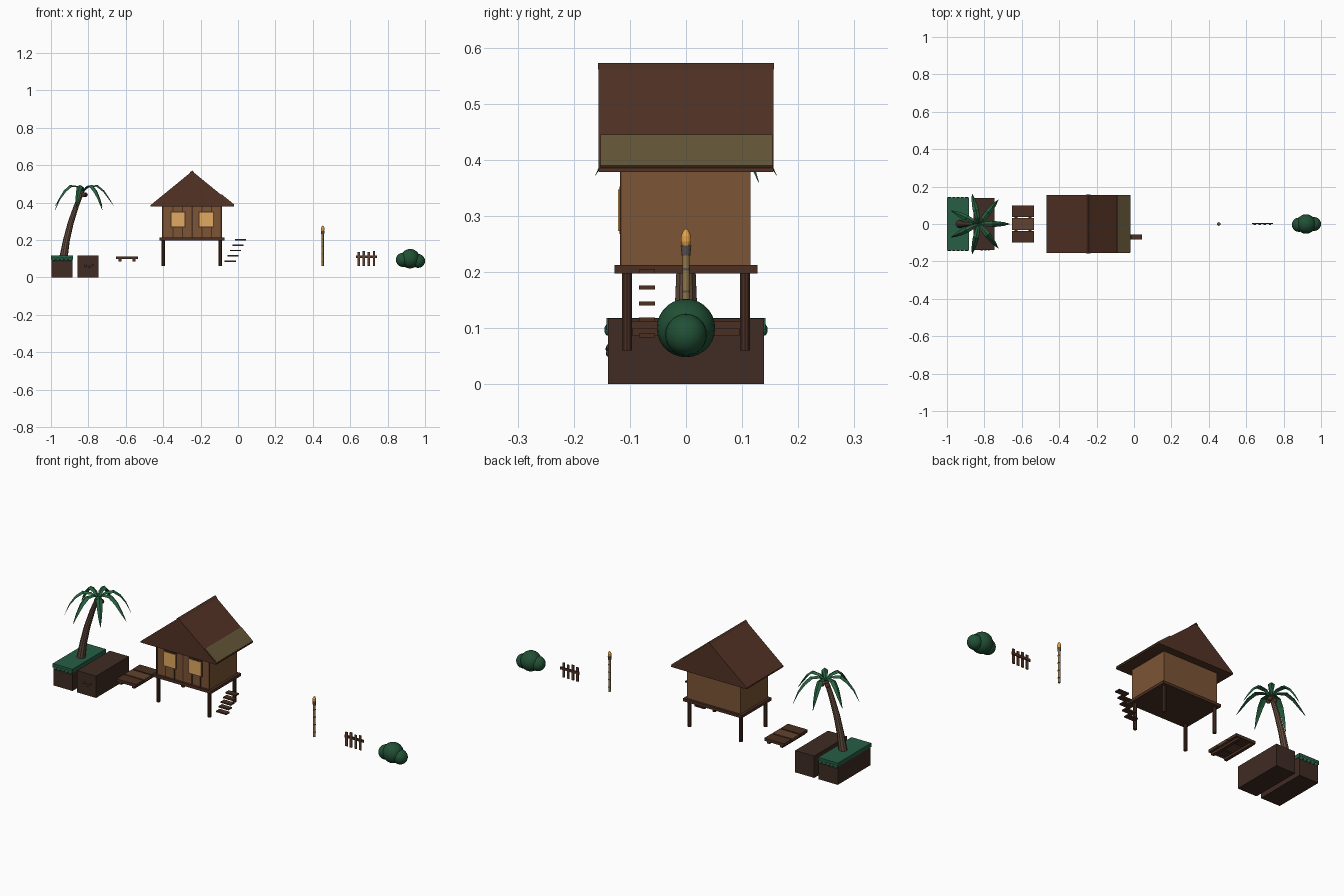
import bpy, bmesh, math
from mathutils import Vector

if "Cube" in bpy.data.objects:
    bpy.data.objects.remove(bpy.data.objects["Cube"])

COL = dict(dirt=(.05, .025, .017), dark=(.07, .028, .016), roof=(.085, .032, .018), wall=(.2, .09, .035),
           plank=(.12, .055, .028), olive=(.13, .095, .04), leaf=(.02, .12, .05), grass=(.02, .11, .06),
           glow=(.75, .4, .12), bamboo=(.3, .19, .06), wrap=(.1, .08, .07), trunk=(.13, .075, .05),
           bush=(.015, .08, .035), flame=(.8, .36, .06))
MAT = {}
for k, c in COL.items():
    MAT[k] = bpy.data.materials.new(k)
    MAT[k].diffuse_color = (*c, 1)


def finish(name, bm, mat, smooth=False):
    bmesh.ops.recalc_face_normals(bm, faces=bm.faces)
    for f in bm.faces:
        f.smooth = smooth
    me = bpy.data.meshes.new(name)
    bm.to_mesh(me)
    bm.free()
    ob = bpy.data.objects.new(name, me)
    me.materials.append(MAT[mat])
    bpy.context.collection.objects.link(ob)
    return ob


def box(name, x0, x1, y0, y1, z0, z1, mat):
    bm = bmesh.new()
    bmesh.ops.create_cube(bm, size=1)
    for v in bm.verts:
        v.co = ((x0 + x1) / 2 + v.co.x * (x1 - x0), (y0 + y1) / 2 + v.co.y * (y1 - y0),
                (z0 + z1) / 2 + v.co.z * (z1 - z0))
    return finish(name, bm, mat)


def ball(name, c, r, mat, s=(1, 1, 1), seg=20):
    bm = bmesh.new()
    bmesh.ops.create_uvsphere(bm, u_segments=seg, v_segments=seg // 2 + 2, radius=r)
    for v in bm.verts:
        v.co = Vector(c) + Vector((v.co.x * s[0], v.co.y * s[1], v.co.z * s[2]))
    return finish(name, bm, mat, True)


def prism(name, pts, y0, y1, mat):
    """Extrude an xz outline along y."""
    bm = bmesh.new()
    f = bm.faces.new([bm.verts.new((x, y0, z)) for x, z in pts])
    g = bmesh.ops.extrude_face_region(bm, geom=[f])
    for v in g['geom']:
        if isinstance(v, bmesh.types.BMVert):
            v.co.y = y1
    return finish(name, bm, mat)


def loft(name, rings, mat, smooth=False):
    """Skin a list of equal-length point rings, capped at both ends."""
    bm = bmesh.new()
    R = [[bm.verts.new(p) for p in r] for r in rings]
    n = len(R[0])
    for a, b in zip(R, R[1:]):
        for i in range(n):
            bm.faces.new((a[i], a[(i + 1) % n], b[(i + 1) % n], b[i]))
    bm.faces.new(R[0])
    bm.faces.new(R[-1])
    return finish(name, bm, mat, smooth)


def lathe(name, x, y, prof, mat, n=12):
    return loft(name, [[(x + r * math.cos(2 * math.pi * i / n), y + r * math.sin(2 * math.pi * i / n), z)
                        for i in range(n)] for r, z in prof], mat)


# ground blocks
box("grass_block_soil", -.998, -.885, -.139, .139, 0, .1, 'dirt')
box("grass_top", -1, -.883, -.142, .142, .097, .118, 'grass')
for s in (-1, 1):
    for i in range(5):
        ball("grass_tuft", (-.986 + i * .0225, s * .138, .097), .011, 'grass', (1, .7, 1), 10)
box("dirt_block", -.858, -.745, -.139, .139, 0, .117, 'dirt')
for x, z, r in ((-.815, .063, .007), (-.795, .055, .006), (-.777, .066, .005)):
    ball("dirt_pebble", (x, -.139, z), r, 'dark', (1, .6, 1), 10)

# plank bridge
for y, m in ((-.069, 'dark'), (0, 'plank'), (.069, 'dark')):
    box("bridge_plank", -.652, -.535, y - .031, y + .031, .098, .113, m)
for x in (-.632, -.555):
    box("bridge_beam", x - .008, x + .008, -.095, .095, .086, .099, 'dark')

# palm trunk
path = [(-.932, .112, .022), (-.917, .2, .018), (-.895, .29, .016), (-.865, .38, .0135), (-.832, .462, .011)]
rings = []
for i, (x, z, r) in enumerate(path):
    a, b = path[max(i - 1, 0)], path[min(i + 1, len(path) - 1)]
    t = Vector((b[0] - a[0], 0, b[1] - a[1])).normalized()
    u = Vector((t.z, 0, -t.x))
    rings.append([Vector((x, 0, z)) + r * (u * math.cos(k * math.pi / 5) + Vector((0, 1, 0)) * math.sin(k * math.pi / 5))
                  for k in range(10)])
loft("palm_trunk", rings, 'trunk')

# palm fronds and coconuts
for k in range(7):
    a = 2 * math.pi * k / 7
    d, s = Vector((math.cos(a), math.sin(a), 0)), Vector((-math.sin(a), math.cos(a), 0))
    drop = (0, .02, .008)[k % 3]
    fr = []
    for r, z, w in ((0, .46, .006), (.035, .486, .012), (.075, .49, .016), (.11, .462, .014), (.14, .42, .009),
                    (.166, .38 - drop, .001)):
        c = Vector((-.829, 0, z)) + d * r
        up = Vector((0, 0, 1)) + d * min(r * 7, 1)
        up.normalize()
        fr.append([c + up * w * .3, c + s * w - up * w * .35, c - up * w * .2, c - s * w - up * w * .35])
    loft("palm_frond", fr, 'leaf')
for x, y in ((-.825, -.014), (-.845, .008), (-.815, .01)):
    ball("coconut", (x, y, .442), .012, 'dark', seg=12)

# hut stilts, floor and walls
for x in (-.399, -.095):
    for y in (-.105, .105):
        lathe("stilt", x, y, [(.0095, .06), (.0095, .2)], 'dark', 10)
box("hut_floor", -.419, -.071, -.127, .127, .197, .212, 'dark')
box("hut_walls", -.405, -.085, -.115, .115, .212, .382, 'wall')
for i in range(7):
    x = -.4 + i * .0517
    box("wall_batten", x - .003, x + .003, -.118, -.114, .212, .38, 'dark')

# windows
for x in (-.32, -.17):
    box("window_frame", x - .04, x + .04, -.1185, -.113, .268, .352, 'dark')
    box("window_pane", x - .035, x + .035, -.121, -.115, .273, .347, 'glow')

# roof with ridge cap and thatch patch
rx, lo, hi = -.245, .385, .568
prism("roof", [(rx - .224, .378), (rx + .224, .378), (rx + .224, lo), (rx, hi), (rx - .224, lo)], -.156, .156, 'roof')
prism("ridge_cap", [(rx - .012, .561), (rx + .012, .561), (rx, .572)], -.157, .157, 'dark')
sl = (hi - lo) / .224
xa, xb = rx + .222, rx + .154
za, zb = hi - .222 * sl, hi - .154 * sl
prism("roof_patch", [(xa, za), (xa + .003, za + .003), (xb + .003, zb + .003), (xb, zb)], -.152, .154, 'olive')

# stair treads
for i in range(5):
    x, z = -.041 + i * .0137, .087 + i * .0285
    box("stair_tread", x - .03, x + .03, -.084, -.055, z - .0035, z + .0035, 'dark')

# torch
lathe("torch_pole", .453, 0, [(.0062, .06), (.0062, .232)], 'bamboo')
for z in (.085, .125, .165, .205):
    lathe("bamboo_node", .453, 0, [(.0072, z - .002), (.0072, z + .002)], 'wrap')
lathe("torch_wrap", .453, 0, [(.0075, .229), (.0095, .247)], 'wrap')
lathe("torch_flame", .453, 0, [(.006, .244), (.0092, .254), (.0088, .264), (.005, .273), (.001, .277)], 'flame')

# fence
for x, h in ((.646, .137), (.673, .142), (.7, .136), (.727, .14)):
    box("fence_picket", x - .0065, x + .0065, -.005, .001, .062, h, 'plank')
box("fence_rail", .63, .743, .001, .006, .104, .118, 'dark')

# bush
ball("bush_center", (.92, 0, .1), .052, 'bush', seg=24)
ball("bush_left", (.882, -.004, .094), .038, 'bush', seg=24)
ball("bush_right", (.963, 0, .088), .037, 'bush', seg=24)

for m in bpy.data.materials:
    if m.users and not m.is_grease_pencil:
        m.use_nodes = True
        m.node_tree.nodes["Principled BSDF"].inputs["Base Color"].default_value = m.diffuse_color
